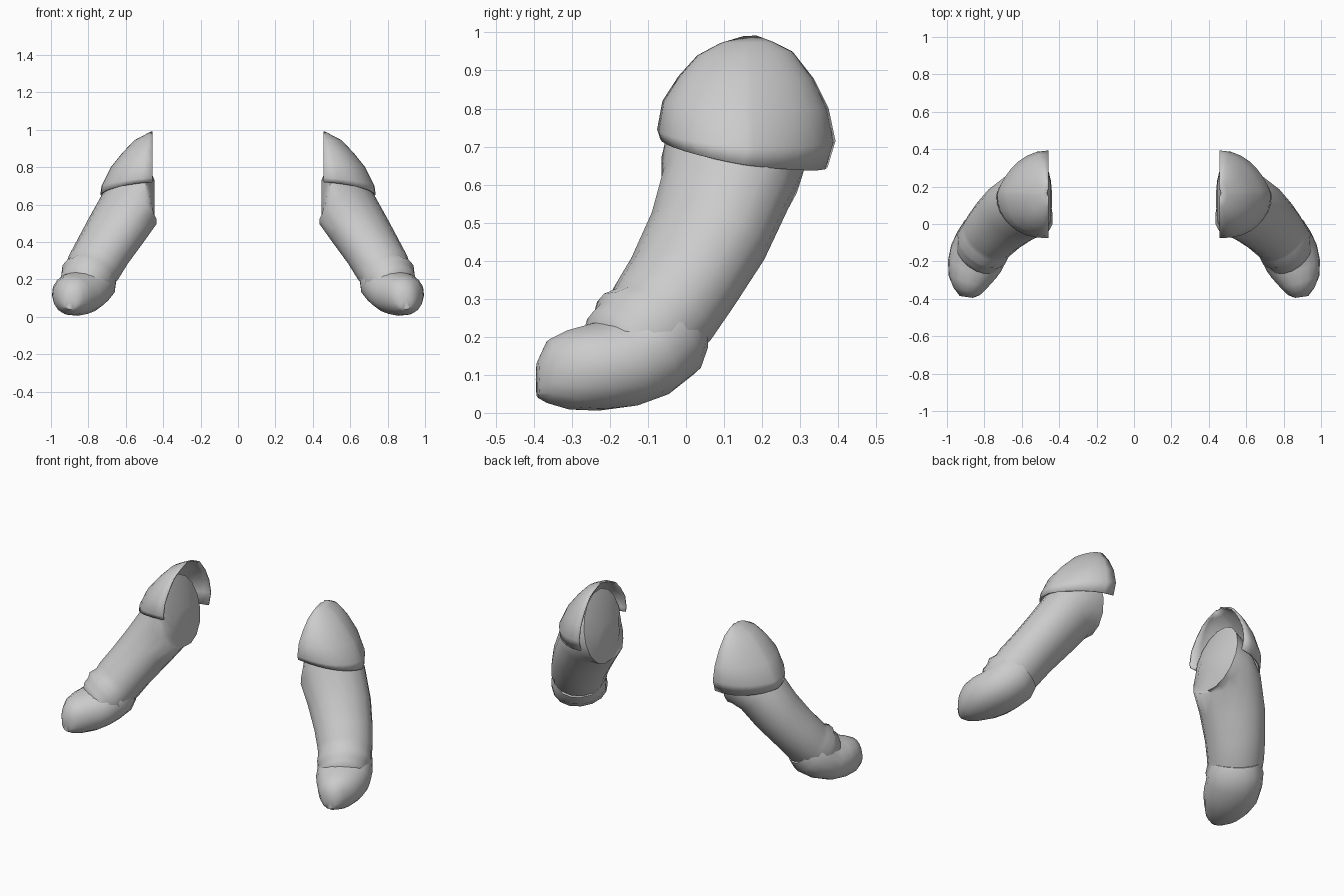
import bpy
import math
from mathutils import Vector

mat = bpy.data.materials.new("light_grey")
mat.diffuse_color = (0.6, 0.6, 0.6, 1)
SIDES = 16


def make(name, verts, faces, thickness=0.0):
    me = bpy.data.meshes.new(name)
    me.from_pydata(verts, [], faces)
    me.materials.append(mat)
    ob = bpy.data.objects.new(name, me)
    bpy.context.collection.objects.link(ob)
    bpy.ops.object.select_all(action='DESELECT')
    bpy.context.view_layer.objects.active = ob
    ob.select_set(True)
    bpy.ops.object.mode_set(mode='EDIT')
    bpy.ops.mesh.select_all(action='SELECT')
    bpy.ops.mesh.normals_make_consistent(inside=False)
    bpy.ops.object.mode_set(mode='OBJECT')
    bpy.ops.object.shade_smooth_by_angle(angle=math.radians(50))
    if thickness:
        m = ob.modifiers.new("thickness", 'SOLIDIFY')
        m.thickness = thickness
    ob.modifiers.new("both_sides", 'MIRROR').use_clip = False
    return ob


def power(v, p):
    return math.copysign(abs(v) ** p, v)


def loft(name, rings, p=1.0):
    """Join rounded rings: centre, direction, sideways and upward radius."""
    side = Vector((0.7, 0.7, 0))
    verts, faces = [], []
    for c, d, rw, rt in rings:
        d = Vector(d).normalized()
        w = (side - d * side.dot(d)).normalized()
        t = w.cross(d)
        for i in range(SIDES):
            a = 2 * math.pi * i / SIDES
            verts.append(Vector(c) + w * rw * power(math.cos(a), p)
                         + t * rt * power(math.sin(a), p))
    for k in range(len(rings) - 1):
        for i in range(SIDES):
            j = (i + 1) % SIDES
            faces.append((k * SIDES + i, k * SIDES + j,
                          (k + 1) * SIDES + j, (k + 1) * SIDES + i))
    # close both ends with fans
    for k in (0, len(rings) - 1):
        n = len(verts)
        verts.append(Vector(rings[k][0]))
        faces += [(k * SIDES + i, k * SIDES + (i + 1) % SIDES, n) for i in range(SIDES)]
    return make(name, verts, faces)


# sleeve with folds near the lower end, tapering inside the forearm end
loft("sleeve", [
    ((0.446, 0.12, 0.63), (1, 0, 0), 0.11, 0.10),
    ((0.480, 0.128, 0.70), (1, 0, -0.2), 0.175, 0.215),
    ((0.520, 0.123, 0.655), (0.9, -0.15, -0.4), 0.192, 0.178),
    ((0.573, 0.105, 0.59), (0.55, -0.3, -0.65), 0.190, 0.155),
    ((0.650, 0.058, 0.465), (0.4, -0.4, -0.75), 0.180, 0.145),
    ((0.726, -0.008, 0.345), (0.4, -0.4, -0.70), 0.165, 0.138),
    ((0.772, -0.060, 0.265), (0.4, -0.5, -0.65), 0.156, 0.140),
    ((0.790, -0.085, 0.235), (0.4, -0.5, -0.60), 0.151, 0.132),
    ((0.810, -0.120, 0.202), (0.41, -0.55, -0.52), 0.154, 0.146),
    ((0.823, -0.145, 0.182), (0.4, -0.58, -0.45), 0.140, 0.130),
    ((0.838, -0.175, 0.158), (0.4, -0.6, -0.38), 0.132, 0.128),
    ((0.855, -0.215, 0.140), (0.4, -0.6, -0.30), 0.100, 0.085),
])

# blunt lower end, bent forward
loft("forearm_end", [
    ((0.768, -0.050, 0.240), (0.4, -0.5, -0.60), 0.135, 0.120),
    ((0.790, -0.082, 0.198), (0.4, -0.5, -0.58), 0.154, 0.136),
    ((0.817, -0.125, 0.155), (0.35, -0.55, -0.38), 0.154, 0.125),
    ((0.843, -0.180, 0.130), (0.3, -0.6, -0.2), 0.152, 0.118),
    ((0.865, -0.240, 0.120), (0.25, -0.7, -0.08), 0.138, 0.115),
    ((0.888, -0.310, 0.113), (0.22, -0.7, -0.02), 0.108, 0.104),
    ((0.895, -0.362, 0.110), (0.2, -0.7, 0.04), 0.072, 0.084),
    ((0.897, -0.390, 0.088), (0.1, -0.7, 0), 0.035, 0.048),
], 0.92)

# shoulder cap: rows of half ellipses (front y, front z, back y, back z, depth, dip)
rows = [
    (-0.068, 0.720, 0.372, 0.645, 0.278, 0.030),
    (-0.076, 0.745, 0.393, 0.715, 0.272, 0.030),
    (-0.062, 0.820, 0.375, 0.800, 0.222, 0.010),
    (-0.020, 0.885, 0.335, 0.880, 0.160, 0.005),
    (0.030, 0.940, 0.280, 0.950, 0.095, 0.0),
    (0.090, 0.972, 0.230, 0.975, 0.040, 0.0),
    (0.150, 0.990, 0.185, 0.992, 0.008, 0.0),
]
N = 16
verts, faces = [], []
for yf, zf, yb, zb, depth, dip in rows:
    for i in range(N + 1):
        a = math.pi * i / N
        c = -math.cos(a)
        s = max(math.sin(a), 0.0)
        bulge = s ** (0.93 if c > 0 else 0.82)
        c = c ** 1.5 if c > 0 else c
        f = (1 + c) / 2
        verts.append((0.458 + depth * bulge, yf + (yb - yf) * f,
                      zf + (zb - zf) * f - dip * s))
for k in range(len(rows) - 1):
    for i in range(N):
        q = k * (N + 1) + i
        faces.append((q, q + 1, q + N + 2, q + N + 1))
make("shoulder_cap", verts, faces, 0.008)
